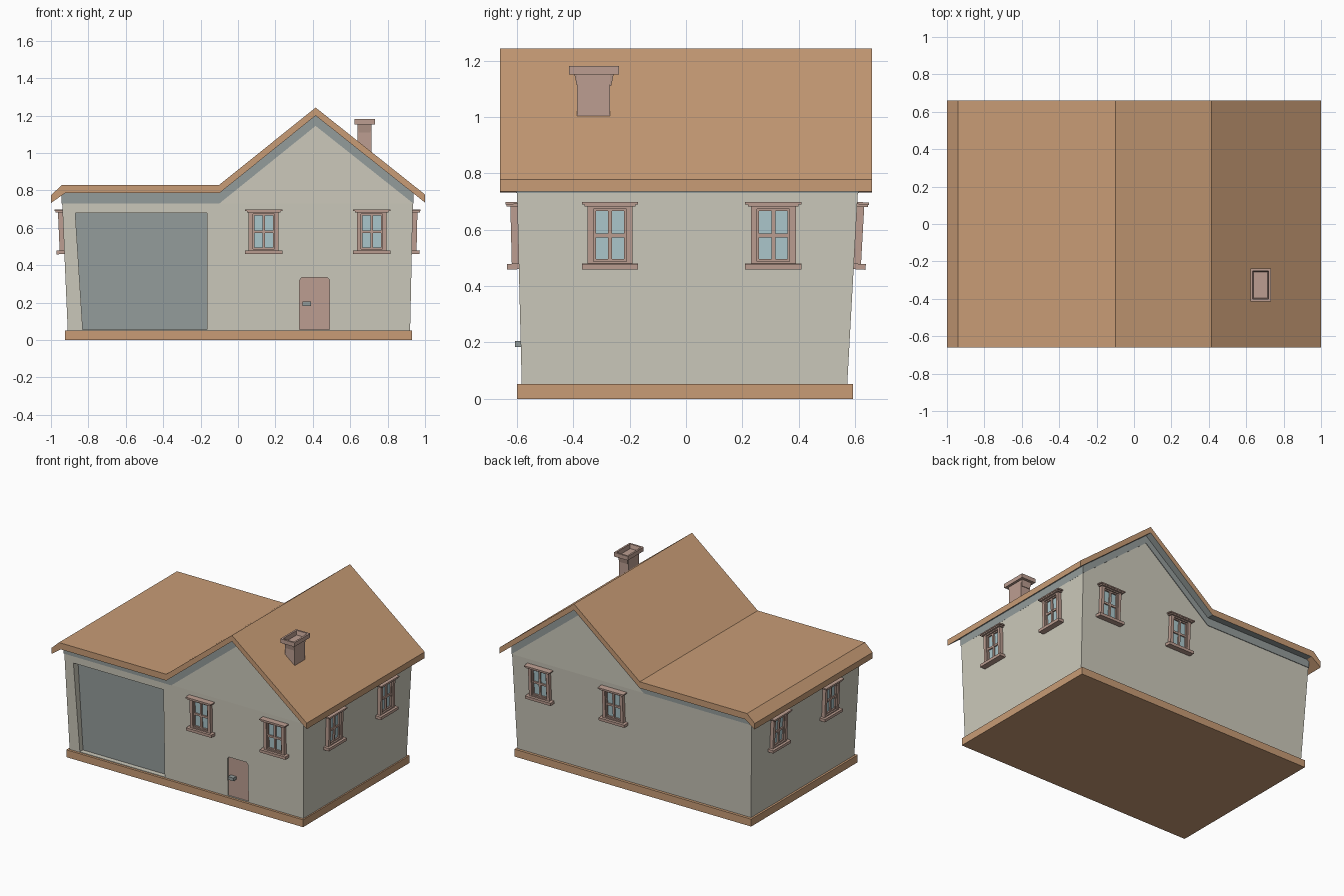
import bpy, bmesh, math
from mathutils import Matrix, Vector

if "Cube" in bpy.data.objects:
    bpy.data.objects.remove(bpy.data.objects["Cube"])


def mat(name, r, g, b):
    m = bpy.data.materials.new(name)
    lin = [(c / 255 / 12.92) if c < 10 else ((c / 255 + 0.055) / 1.055) ** 2.4 for c in (r, g, b)]
    m.diffuse_color = (*lin, 1)
    m.use_nodes = True
    m.node_tree.nodes["Principled BSDF"].inputs["Base Color"].default_value = m.diffuse_color
    return m


TAN = mat("tan roof", 200, 156, 118)
WALL = mat("cream wall", 204, 201, 187)
PINK = mat("pinkish brown trim", 188, 158, 145)
GREY = mat("blue grey", 148, 156, 155)
GLASS = mat("pale blue glass", 172, 200, 205)


def finish(name, bm, *mats):
    bmesh.ops.recalc_face_normals(bm, faces=bm.faces[:])
    me = bpy.data.meshes.new(name)
    bm.to_mesh(me)
    bm.free()
    for m in mats:
        me.materials.append(m)
    ob = bpy.data.objects.new(name, me)
    bpy.context.scene.collection.objects.link(ob)
    return ob


def add_box(bm, lo, hi, mi=0):
    """Axis-aligned box between two corners."""
    vs = bmesh.ops.create_cube(bm, size=1)["verts"]
    lo, hi = Vector(lo), Vector(hi)
    for v in vs:
        v.co = Vector([(lo[i] + hi[i]) / 2 + v.co[i] * (hi[i] - lo[i]) for i in range(3)])
    for f in {f for v in vs for f in v.link_faces}:
        f.material_index = mi
    return vs


def box(name, lo, hi, m):
    bm = bmesh.new()
    add_box(bm, lo, hi)
    return finish(name, bm, m)


def prism(name, profile, y0, y1, *mats):
    """XZ outline pushed along y."""
    bm = bmesh.new()
    f = bm.faces.new([bm.verts.new((x, y0, z)) for x, z in profile])
    r = bmesh.ops.extrude_face_region(bm, geom=[f])
    for v in r["geom"]:
        if isinstance(v, bmesh.types.BMVert):
            v.co.y = y1
    return finish(name, bm, *mats)


# base slab
box("base_slab", (-0.925, -0.6, 0), (0.93, 0.592, 0.052), TAN)

# lower walls, leaning outward towards the top
bm = bmesh.new()
for v in add_box(bm, (0, 0, 0.045), (1, 1, 0.73)):
    top = v.co.z > 0.5
    v.co.x = ((-0.94, 0.935) if top else (-0.91, 0.92))[v.co.x > 0.5]
    v.co.y = ((-0.6, 0.61) if top else (-0.583, 0.572))[v.co.y > 0.5]
walls = finish("walls", bm, WALL)

# garage and door recesses
garage = [(-0.83, 0.056), (-0.165, 0.056), (-0.165, 0.68), (-0.87, 0.68)]
door = [(0.33, 0.056), (0.49, 0.056), (0.49, 0.322), (0.478, 0.335), (0.342, 0.335), (0.33, 0.322)]
for label, outline, depth, m in (("garage_door", garage, -0.545, GREY), ("front_door", door, -0.572, PINK)):
    cutter = prism(label + "_cutter", outline, -0.75, depth, WALL)
    cutter.hide_render = True
    mod = walls.modifiers.new(label, "BOOLEAN")
    mod.object = cutter
    mod.operation = "DIFFERENCE"
    mod.solver = "EXACT"
    bpy.context.view_layer.objects.active = walls
    bpy.ops.object.modifier_apply(modifier=mod.name)
    bpy.data.objects.remove(cutter)
    prism(label, outline, depth - 0.003, depth + 0.003, m)
box("door_handle", (0.345, -0.607, 0.183), (0.39, -0.57, 0.205), GREY)

# gable walls above the lean
prism("gable_walls", [(-0.94, 0.73), (0.935, 0.73), (0.935, 0.79), (0.415, 1.205),
                      (-0.1, 0.79), (-0.94, 0.79)], -0.6, 0.61, WALL)

# grey frieze following the roof underside
under = [(-0.943, 0.787), (-0.1, 0.787), (0.415, 1.202), (0.938, 0.787)]
prism("frieze", under + [(x, z - 0.057) for x, z in reversed(under)], -0.604, 0.614, GREY)

# roof: tan, with a grey underside
roof = prism("roof", [(-1, 0.775), (-0.94, 0.83), (-0.1, 0.83), (0.415, 1.243), (1, 0.778),
                      (1, 0.735), (0.415, 1.2), (-0.1, 0.785), (-0.925, 0.785), (-1, 0.733)],
             -0.66, 0.66, TAN, GREY)
for p in roof.data.polygons:
    if p.normal.z < -0.3 and p.center.x > -0.93:
        p.material_index = 1

# chimney shaft and hollow cap
box("chimney_shaft", (0.64, -0.387, 0.95), (0.715, -0.27, 1.1), PINK)
bm = bmesh.new()
add_box(bm, (0.64, -0.387, 1.09), (0.715, -0.27, 1.152))
vs = add_box(bm, (0.622, -0.415, 1.152), (0.732, -0.238, 1.181))
bm.normal_update()
top = max(bm.faces, key=lambda f: f.calc_center_median().z)
bmesh.ops.inset_region(bm, faces=[top], thickness=0.018)
r = bmesh.ops.extrude_face_region(bm, geom=[top])
bmesh.ops.delete(bm, geom=[top], context="FACES_ONLY")
for v in r["geom"]:
    if isinstance(v, bmesh.types.BMVert):
        v.co = Vector((0.677 + (v.co.x - 0.677) * 0.75, -0.3265 + (v.co.y + 0.3265) * 0.8, 1.11))
finish("chimney_cap", bm, PINK)


def window(name, normal, pos, tilt):
    """Framed four-pane window lying against a leaning wall."""
    n, up = Vector(normal), Vector((0, 0, 1))
    w = n * math.cos(tilt) - up * math.sin(tilt)
    v = n * math.sin(tilt) + up * math.cos(tilt)
    u = v.cross(w)
    M = Matrix((u, v, w)).transposed().to_4x4()
    M.translation = pos
    bm = bmesh.new()
    # cap and sill
    add_box(bm, (-0.09, 0.103, -0.01), (0.09, 0.118, 0.038))
    add_box(bm, (-0.1, 0.111, -0.01), (0.1, 0.119, 0.042))
    add_box(bm, (-0.1, -0.12, -0.01), (0.1, -0.1, 0.042))
    # outer frame, then the thinner sash inside it
    for s in (-1, 1):
        for a, b, d in ((0.058, 0.08, 0.025), (0.05, 0.06, 0.015)):
            x0, x1 = sorted((s * a, s * b))
            add_box(bm, (x0, -0.105, -0.01), (x1, 0.105, d))
    add_box(bm, (-0.06, 0.095, -0.01), (0.06, 0.105, 0.025))
    add_box(bm, (-0.06, -0.105, -0.01), (0.06, -0.092, 0.025))
    add_box(bm, (-0.06, 0.087, -0.01), (0.06, 0.096, 0.015))
    add_box(bm, (-0.06, -0.093, -0.01), (0.06, -0.084, 0.015))
    # glazing bars and glass
    add_box(bm, (-0.007, -0.09, -0.01), (0.007, 0.09, 0.015))
    add_box(bm, (-0.055, -0.007, -0.01), (0.055, 0.007, 0.014))
    add_box(bm, (-0.055, -0.09, -0.002), (0.055, 0.09, 0.005), 1)
    bm.transform(M)
    finish(name, bm, PINK, GLASS)


Z = 0.58
for i, x in enumerate((0.137, 0.715)):
    window(f"front_window_{i}", (0, -1, 0), (x, -0.596, Z), math.atan(0.017 / 0.68))
    window(f"back_window_{i}", (0, 1, 0), (x, 0.602, Z), math.atan(0.038 / 0.68))
for i, y in enumerate((-0.27, 0.31)):
    window(f"right_window_{i}", (1, 0, 0), (0.932, y, Z), math.atan(0.015 / 0.68))
    window(f"left_window_{i}", (-1, 0, 0), (-0.933, y, Z), math.atan(0.03 / 0.68))
